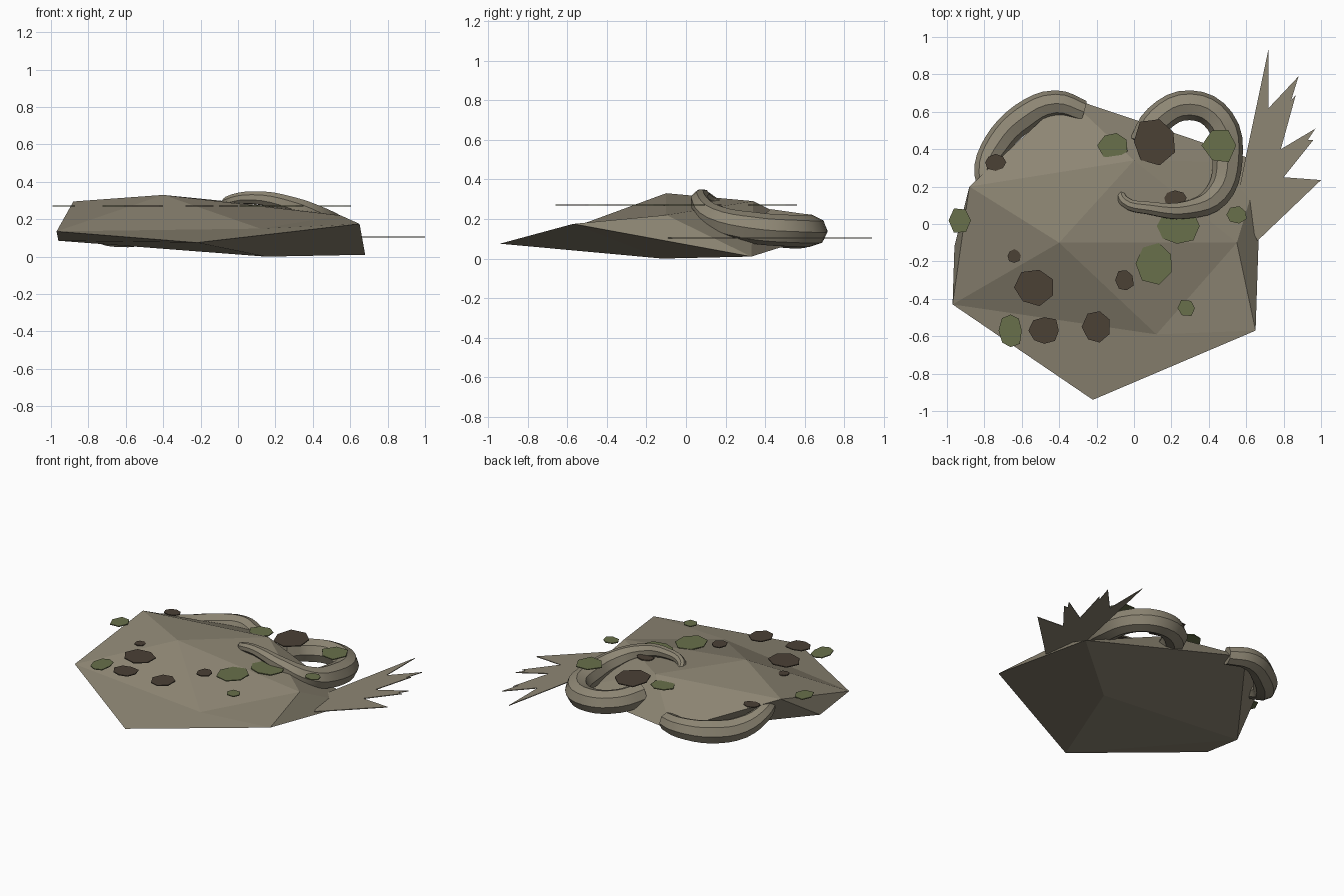
import bpy, bmesh, math, random

if "Cube" in bpy.data.objects:
    bpy.data.objects.remove(bpy.data.objects["Cube"])

random.seed(4)


def material(name, rgb):
    m = bpy.data.materials.new(name)
    m.diffuse_color = (*rgb, 1)
    m.use_nodes = True
    m.node_tree.nodes["Principled BSDF"].inputs["Base Color"].default_value = m.diffuse_color
    return m


STONE = material("stone", (0.27, 0.24, 0.175))
MOSS = material("moss", (0.14, 0.16, 0.07))
DIRT = material("dirt", (0.07, 0.052, 0.036))


def mesh_object(name, verts, faces, mat):
    me = bpy.data.meshes.new(name)
    me.from_pydata(verts, [], faces)
    bm = bmesh.new()
    bm.from_mesh(me)
    bmesh.ops.recalc_face_normals(bm, faces=bm.faces)
    bm.to_mesh(me)
    bm.free()
    me.materials.append(mat)
    ob = bpy.data.objects.new(name, me)
    bpy.context.collection.objects.link(ob)
    return ob


def slab(name, outline, z, t, mat):
    n = len(outline)
    verts = [(x, y, z - t / 2) for x, y in outline] + [(x, y, z + t / 2) for x, y in outline]
    faces = [tuple(range(n)), tuple(range(n, 2 * n))]
    faces += [(i, (i + 1) % n, (i + 1) % n + n, i + n) for i in range(n)]
    return mesh_object(name, verts, faces, mat)


def horn(name, path):
    cu = bpy.data.curves.new(name, 'CURVE')
    cu.dimensions = '3D'
    cu.resolution_u = 4
    cu.bevel_depth = 1.0
    cu.bevel_resolution = 2
    cu.use_fill_caps = True
    sp = cu.splines.new('BEZIER')
    sp.bezier_points.add(len(path) - 1)
    for p, (x, y, z, r) in zip(sp.bezier_points, path):
        p.co = (x, y, z)
        p.radius = r
        p.handle_left_type = p.handle_right_type = 'AUTO'
    cu.materials.append(STONE)
    ob = bpy.data.objects.new(name, cu)
    bpy.context.collection.objects.link(ob)
    bpy.ops.object.select_all(action='DESELECT')
    ob.select_set(True)
    bpy.context.view_layer.objects.active = ob
    bpy.ops.object.convert(target='MESH')
    bpy.ops.object.shade_smooth_by_angle(angle=math.radians(30))


# Boulder: squashed, distorted twenty-sided rock
rock_points = [
    (-.22, -.94, .075), (.65, -.57, .175), (-.97, -.43, .135), (-.88, .20, .295),
    (-.40, -.10, .33), (.55, -.10, .22), (.12, -.59, .15), (0, .34, .29),
    (-.36, .68, .12), (.68, .33, .01), (-.96, -.12, .085), (.15, -.12, 0)]
rock_faces = [
    (4, 2, 6), (4, 6, 5), (4, 5, 7), (4, 7, 3), (4, 3, 2),
    (5, 6, 1), (5, 1, 9), (5, 9, 7), (7, 9, 8), (7, 8, 3),
    (3, 8, 10), (3, 10, 2), (2, 10, 0), (2, 0, 6), (6, 0, 1),
    (1, 0, 11), (1, 11, 9), (11, 0, 10), (11, 8, 9), (11, 10, 8)]
mesh_object("boulder", rock_points, rock_faces, STONE)

# Curled horns, thick root to thin tip
horn("right_horn", [
    (.05, .42, .17, .08), (.13, .56, .15, .08), (.30, .635, .14, .08),
    (.46, .55, .14, .08), (.50, .34, .155, .08), (.44, .15, .20, .07),
    (.28, .075, .275, .05), (.08, .085, .315, .036), (-.05, .12, .295, .03),
    (-.075, .18, .265, .022)])
horn("left_horn", [
    (-.27, .60, .13, .06), (-.42, .645, .14, .07), (-.59, .57, .13, .08),
    (-.735, .42, .145, .075), (-.80, .26, .215, .055), (-.76, .14, .25, .035)])

# Ragged flat fan at the right side
slab("ragged_fan", [
    (.55, .12), (.66, -.09), (1.0, .235), (.80, .25), (.96, .45), (.93, .45),
    (.97, .51), (.785, .40), (.865, .69), (.84, .66), (.88, .79), (.72, .62),
    (.72, .94), (.60, .37)], .105, .005, STONE)

# Flat flakes of moss and dirt: x, y, x radius, y radius
moss = [(-.93, .02, .07, .08), (-.11, .42, .09, .08), (.46, .42, .10, .11),
        (.55, .05, .06, .05), (.23, -.01, .125, .11), (.11, -.21, .11, .12),
        (.28, -.45, .055, .05), (-.66, -.57, .07, .10)]
dirt = [(.11, .44, .13, .14), (-.74, .33, .065, .05), (.22, .14, .07, .045),
        (-.64, -.17, .04, .04), (-.53, -.34, .12, .11), (-.05, -.30, .055, .065),
        (-.48, -.57, .09, .085), (-.20, -.55, .085, .10)]
for label, flakes, mat in (("moss_patch", moss, MOSS), ("dirt_patch", dirt, DIRT)):
    for x, y, rx, ry in flakes:
        n = random.choice((6, 7, 8))
        ring = []
        for i in range(n):
            a = math.tau * i / n + math.pi
            r = random.uniform(.82, 1.0)
            ring.append((x + rx * r * math.cos(a), y + ry * r * math.sin(a)))
        slab(label, ring, .27, .006, mat)
